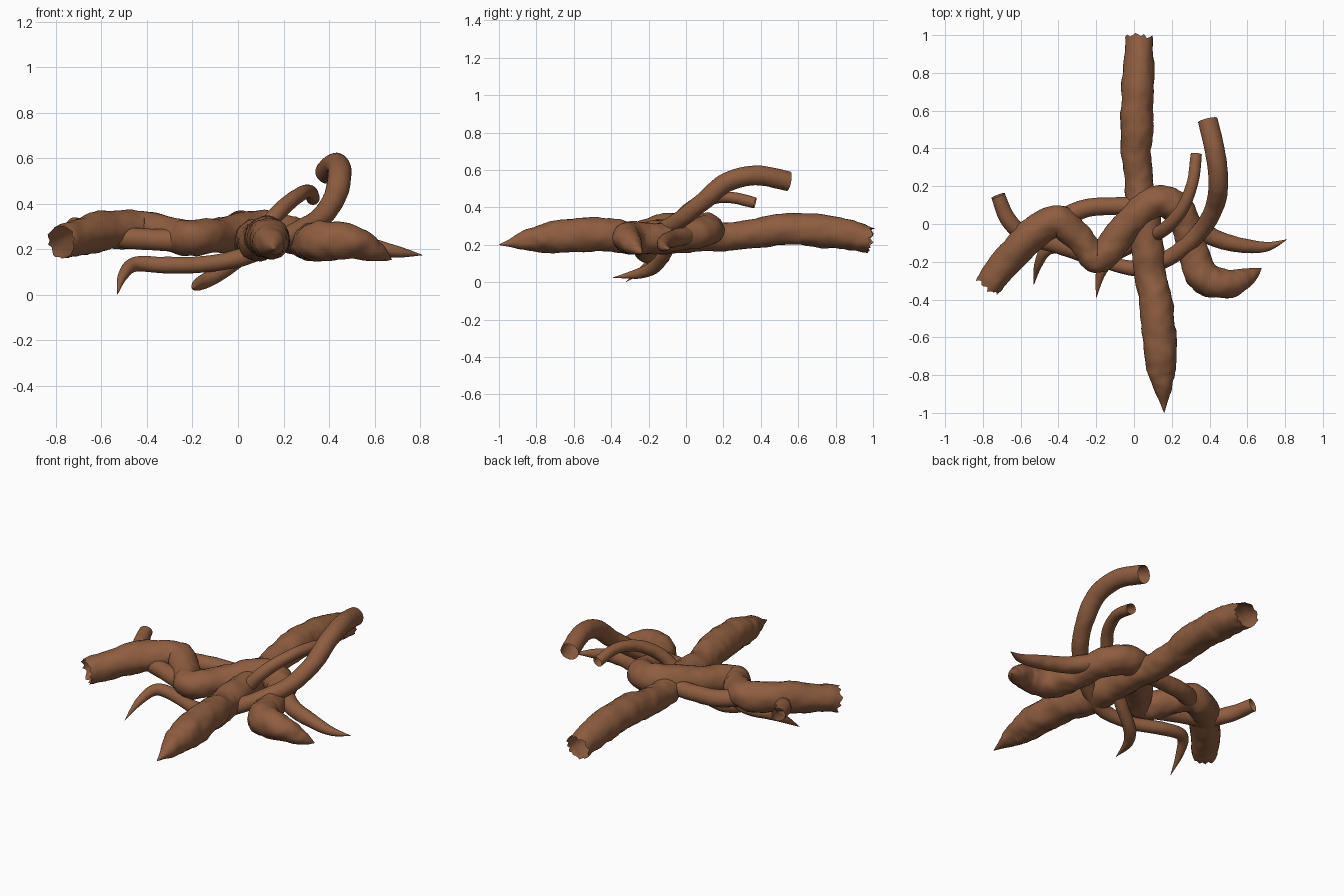
import bpy, bmesh
from math import sin, cos, pi
from mathutils import Vector, noise

bark = bpy.data.materials.new("bark")
bark.diffuse_color = (0.27, 0.11, 0.05, 1)


def spline(points, t):
    """Catmull-Rom sample of (x, y, z, radius) rows."""
    n = len(points)
    i = min(int(t), n - 2)
    u = t - i
    a, b, c, d = (Vector(points[min(max(k, 0), n - 1)]) for k in (i - 1, i, i + 1, i + 2))
    return 0.5 * (2 * b + (c - a) * u + (2 * a - 5 * b + 4 * c - d) * u * u
                  + (3 * b - a - 3 * c + d) * u ** 3)


def root(name, points, rough=0.006, ragged=0.0, sides=28, steps=12):
    """Knobbly tube along a path; first end open, ragged = torn open end."""
    count = (len(points) - 1) * steps
    rows = [spline(points, i / steps) for i in range(count + 1)]
    centres = [r.to_3d() for r in rows]
    bm = bmesh.new()
    rings = []
    normal = None
    for i, c in enumerate(centres):
        tangent = (centres[min(i + 1, count)] - centres[max(i - 1, 0)]).normalized()
        if normal is None:
            normal = tangent.orthogonal()
        normal = (normal - tangent * normal.dot(tangent)).normalized()
        side = tangent.cross(normal)
        ring = []
        for k in range(sides):
            a = 2 * pi * k / sides
            d = normal * cos(a) + side * sin(a)
            r = max(rows[i][3], 0.001)
            p = c + d * r
            bump = noise.noise(p * 9) + 0.6 * noise.noise(p * 24)
            p += d * bump * rough * min(1, r / 0.05)
            if i == 0 and ragged:
                p += tangent * ragged * noise.noise(Vector((k * 0.83, 3.1, 7.7)))
            ring.append(bm.verts.new(p))
        rings.append(ring)
    for r0, r1 in zip(rings, rings[1:]):
        for k in range(sides):
            j = (k + 1) % sides
            bm.faces.new((r0[k], r0[j], r1[j], r1[k]))
    mesh = bpy.data.meshes.new(name)
    bm.to_mesh(mesh)
    bm.free()
    mesh.shade_smooth()
    mesh.materials.append(bark)
    bpy.context.collection.objects.link(bpy.data.objects.new(name, mesh))


# Thick straight root, torn open at the back and pointed at the front
root("main_root", [
    (0.03, 0.985, 0.225, 0.072), (0.02, 0.75, 0.27, 0.086), (0.015, 0.5, 0.28, 0.085),
    (0.02, 0.25, 0.245, 0.076), (0.06, 0.02, 0.245, 0.084), (0.085, -0.25, 0.235, 0.086),
    (0.12, -0.45, 0.255, 0.09), (0.14, -0.68, 0.245, 0.088), (0.15, -0.83, 0.225, 0.06),
    (0.16, -1.0, 0.2, 0.001)], rough=0.010, ragged=0.03)

# Thick winding root crossing over it
root("winding_root", [
    (-0.775, -0.325, 0.235, 0.07), (-0.6, -0.11, 0.28, 0.085), (-0.42, 0.015, 0.29, 0.083),
    (-0.29, -0.08, 0.265, 0.075), (-0.19, -0.18, 0.25, 0.076), (-0.06, -0.04, 0.265, 0.08),
    (0.1, 0.115, 0.285, 0.084), (0.24, 0.07, 0.26, 0.08), (0.305, -0.12, 0.235, 0.076),
    (0.37, -0.28, 0.235, 0.09), (0.5, -0.315, 0.23, 0.075), (0.6, -0.28, 0.19, 0.05),
    (0.675, -0.235, 0.155, 0.001)], rough=0.010, ragged=0.03)

# Side root arching up at the right and diving to a point at the left
root("arching_root", [
    (0.39, 0.55, 0.54, 0.052), (0.43, 0.38, 0.57, 0.053), (0.445, 0.22, 0.535, 0.052),
    (0.425, 0.09, 0.43, 0.049), (0.35, -0.04, 0.33, 0.046), (0.2, -0.17, 0.25, 0.043),
    (0.03, -0.235, 0.17, 0.04), (-0.15, -0.2, 0.135, 0.036), (-0.32, -0.13, 0.13, 0.036),
    (-0.45, -0.13, 0.135, 0.033), (-0.505, -0.21, 0.085, 0.022), (-0.53, -0.32, 0.002, 0.001)],
    rough=0.003)

# Thin root weaving from the raised open end to a low front tip
root("thin_root", [
    (0.33, 0.37, 0.425, 0.03), (0.31, 0.22, 0.455, 0.031), (0.255, 0.08, 0.43, 0.033),
    (0.17, -0.02, 0.355, 0.036), (0.08, -0.07, 0.24, 0.036), (-0.02, -0.12, 0.14, 0.035),
    (-0.12, -0.18, 0.075, 0.034), (-0.175, -0.26, 0.045, 0.026), (-0.2, -0.39, 0.025, 0.001)],
    rough=0.004)

# Stub leaving the winding root's bend towards the back left
root("stub_root", [
    (-0.72, 0.15, 0.305, 0.037), (-0.67, 0.03, 0.285, 0.042), (-0.58, -0.06, 0.26, 0.045),
    (-0.42, -0.105, 0.245, 0.047), (-0.22, -0.17, 0.24, 0.048)], rough=0.003)

# Bridge behind the winding root
root("bridge_root", [
    (0.04, 0.1, 0.26, 0.045), (-0.1, 0.095, 0.255, 0.046), (-0.25, 0.085, 0.255, 0.048),
    (-0.37, 0.03, 0.265, 0.05), (-0.44, -0.03, 0.27, 0.045)], rough=0.003)

# Small tapering root at the right
root("right_tip_root", [
    (0.27, 0.04, 0.26, 0.045), (0.4, -0.06, 0.235, 0.047), (0.55, -0.11, 0.215, 0.04),
    (0.7, -0.12, 0.19, 0.026), (0.81, -0.082, 0.175, 0.001)], rough=0.004)
